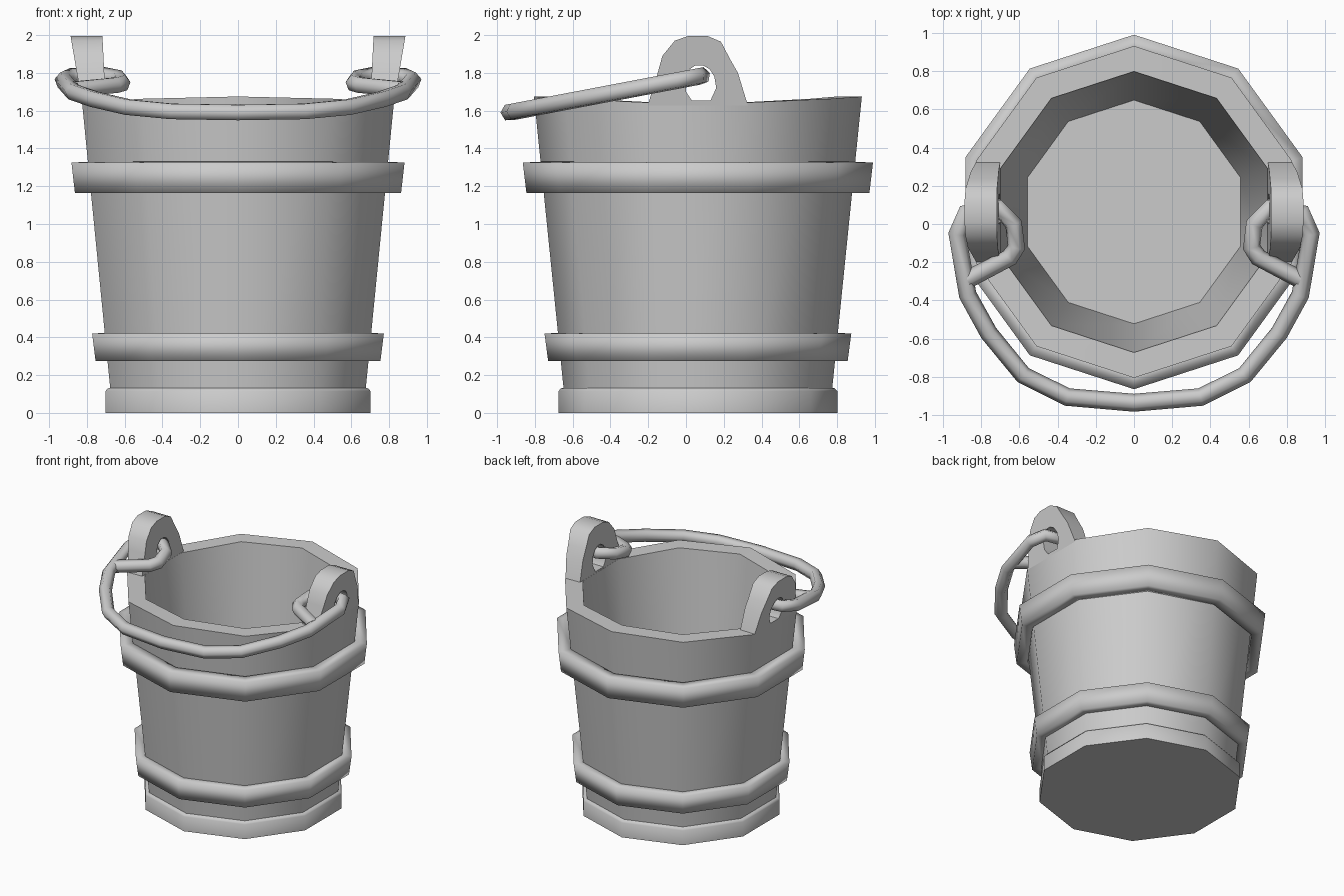
import bpy, bmesh, math

if "Cube" in bpy.data.objects:
    bpy.data.objects.remove(bpy.data.objects["Cube"])

SIDES = 10
CY = 0.063          # bucket axis sits slightly behind the origin


def finish(name, bm, angle):
    bmesh.ops.recalc_face_normals(bm, faces=bm.faces)
    mesh = bpy.data.meshes.new(name)
    bm.to_mesh(mesh)
    bm.free()
    ob = bpy.data.objects.new(name, mesh)
    bpy.context.collection.objects.link(ob)
    bpy.ops.object.select_all(action='DESELECT')
    bpy.context.view_layer.objects.active = ob
    ob.select_set(True)
    bpy.ops.object.shade_smooth_by_angle(angle=math.radians(angle))
    return ob


def lathe(name, profile, closed=False, caps=(), angle=50, lift=None):
    """Spin an (r, z) profile into a ten-sided ring; caps lists rings to fill."""
    bm = bmesh.new()
    rings = []
    for r, z in profile:
        ring = []
        for i in range(SIDES):
            a = math.pi / 2 + i * math.tau / SIDES
            dz = lift(a) if lift and z > 1.5 else 0
            ring.append(bm.verts.new((r * math.cos(a), CY + r * math.sin(a), z + dz)))
        rings.append(ring)
    pairs = list(zip(rings, rings[1:]))
    if closed:
        pairs.append((rings[-1], rings[0]))
    for a, b in pairs:
        for i in range(SIDES):
            j = (i + 1) % SIDES
            bm.faces.new((a[i], a[j], b[j], b[i]))
    for c in caps:
        bm.faces.new(rings[c])
    return finish(name, bm, angle)


# Hollow bucket wall and floor, rim rising slightly at front and back
lathe("bucket_body", [(0.70, 0.02), (0.868, 1.64), (0.735, 1.64), (0.585, 0.13)],
      caps=(0, -1), lift=lambda a: 0.035 * math.sin(a) ** 2)

# Foot ring with closed underside
lathe("base_band", [(0.738, 0), (0.738, 0.115), (0.725, 0.13), (0.69, 0.135)], caps=(0,))

# Hoops around the wall
for name, r, z0, z1 in (("lower_hoop", 0.80, 0.275, 0.42), ("upper_hoop", 0.915, 1.165, 1.325)):
    lathe(name, [(r - 0.09, z0), (r - 0.007, z0), (r + 0.012, z1), (r - 0.09, z1 + 0.005)],
          closed=True, angle=100)

# Pierced ears: outline and hole in (y, z), one matching point each
outline = [(-0.205, 1.62), (-0.15, 1.80), (-0.125, 1.89), (-0.06, 1.97), (0.01, 1.995),
           (0.115, 1.995), (0.185, 1.965), (0.235, 1.87), (0.275, 1.80), (0.33, 1.62)]
hole = [(0.03, 1.655), (0.0, 1.70), (0.0, 1.78), (0.02, 1.82), (0.05, 1.84),
        (0.09, 1.84), (0.125, 1.82), (0.15, 1.78), (0.16, 1.72), (0.13, 1.655)]
bm = bmesh.new()
layers = []
for x0, slope in ((0.70, 0.05), (0.826, 0.17)):
    layers.append([[bm.verts.new((x0 + slope * (z - 1.64), y, z)) for y, z in loop]
                   for loop in (outline, hole)])
(in_out, in_hole), (out_out, out_hole) = layers
for i in range(len(outline)):
    j = (i + 1) % len(outline)
    for a, b in ((in_out, in_hole), (out_out, out_hole), (in_out, out_out), (in_hole, out_hole)):
        bm.faces.new((a[i], a[j], b[j], b[i]))
ears = finish("ears", bm, 50)
ears.modifiers.new("Mirror", 'MIRROR')

# Bail handle: front arc, bent through each ear and hooked back on itself
half = [(0.35, -0.905), (0.58, -0.79), (0.76, -0.57), (0.87, -0.37), (0.925, -0.05),
        (0.88, 0.06), (0.71, 0.085), (0.63, 0.0), (0.615, -0.12), (0.65, -0.175), (0.87, -0.29)]
path = [(-x, y) for x, y in reversed(half)] + [(0, -0.935)] + half
curve = bpy.data.curves.new("handle", 'CURVE')
curve.dimensions = '3D'
curve.bevel_depth = 0.047
curve.bevel_resolution = 1
curve.use_fill_caps = True
spline = curve.splines.new('POLY')
spline.points.add(len(path) - 1)
for p, (x, y) in zip(spline.points, path):
    p.co = (x, y, 1.768 + 0.19 * y, 1)
spline.use_smooth = True
bpy.context.collection.objects.link(bpy.data.objects.new("handle", curve))
